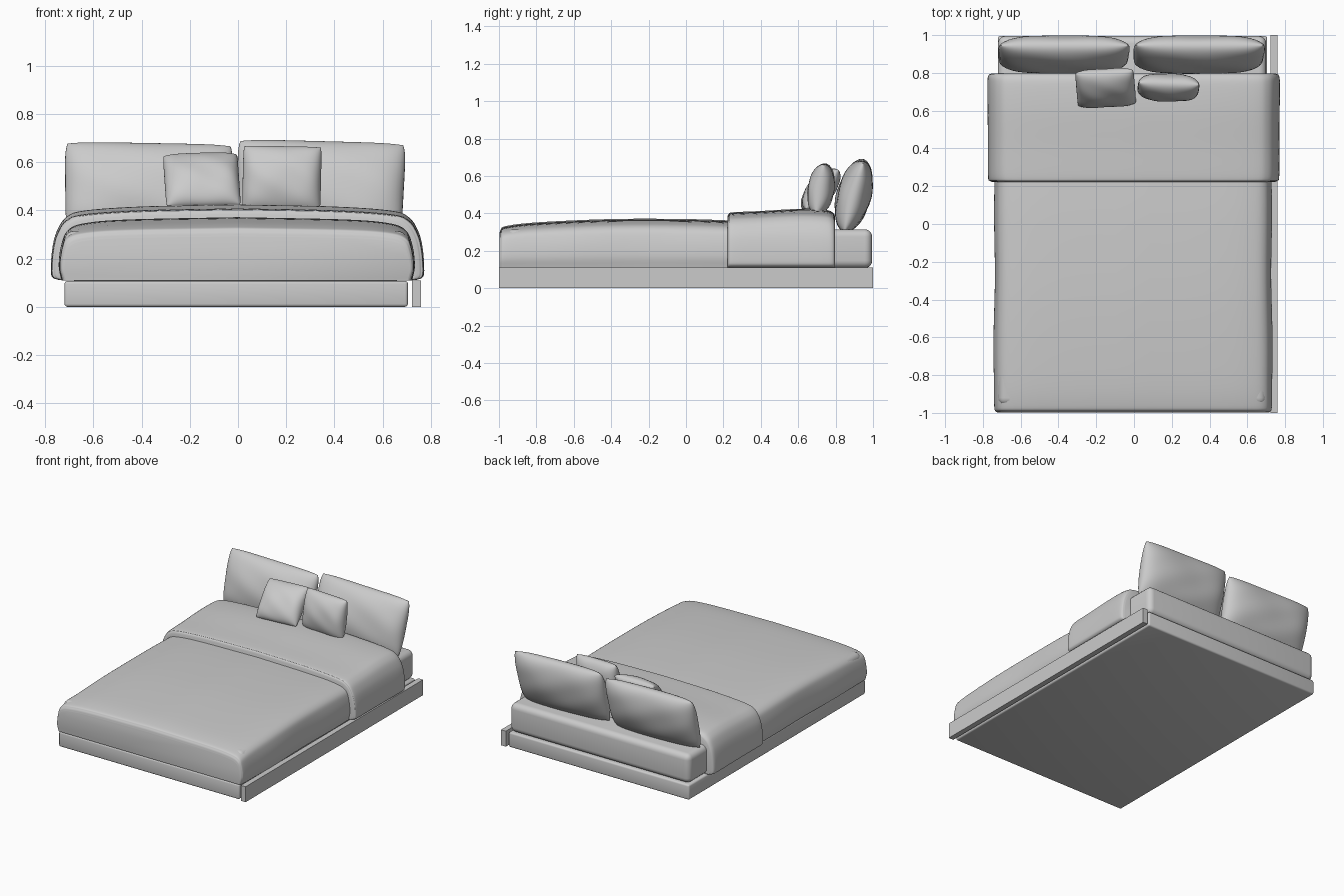
import bpy, bmesh
from math import sin, pi, radians
from mathutils import Vector, Euler

if "Cube" in bpy.data.objects:
    bpy.data.objects.remove(bpy.data.objects["Cube"])


def finish(name, bm, angle=40):
    bmesh.ops.recalc_face_normals(bm, faces=bm.faces[:])
    me = bpy.data.meshes.new(name)
    bm.to_mesh(me)
    bm.free()
    ob = bpy.data.objects.new(name, me)
    bpy.context.collection.objects.link(ob)
    bpy.ops.object.select_all(action='DESELECT')
    ob.select_set(True)
    bpy.context.view_layer.objects.active = ob
    bpy.ops.object.shade_smooth_by_angle(angle=radians(angle))
    return ob


def box(name, lo, hi, bevel, segments):
    bm = bmesh.new()
    bmesh.ops.create_cube(bm, size=1)
    for v in bm.verts:
        v.co = [(a + b) / 2 + c * (b - a) for a, b, c in zip(lo, hi, v.co)]
    if bevel:
        bmesh.ops.bevel(bm, geom=bm.edges[:], offset=bevel, segments=segments,
                        profile=0.5, affect='EDGES')
    return finish(name, bm)


def smooth(pts, n):
    """Catmull-Rom curve through the points."""
    p = [Vector(q) for q in pts]
    p = [p[0] * 2 - p[1]] + p + [p[-1] * 2 - p[-2]]
    out = []
    for i in range(1, len(p) - 2):
        a, b, c, d = p[i - 1:i + 3]
        for k in range(n):
            t = k / n
            out.append((b * 2 + (c - a) * t + (a * 2 - b * 5 + c * 4 - d) * t * t
                        + (b * 3 - a - c * 3 + d) * t ** 3) / 2)
    return out + [p[-2]]


def draped(name, half, sections, z0, xc, ripple):
    """Loft a crowned cross-section along y; sections are (y, half width, top)."""
    right = smooth(half, 5)
    profile = [(q.x, q.y) for q in right]
    profile += [(-x, f) for x, f in reversed(profile[:-1])]
    bm = bmesh.new()
    rings = []
    for y, w, top in smooth(sections, 6):
        wave = 1 + ripple * sin(9 * y + 1)
        rings.append([bm.verts.new((xc + x * w * (wave if f < 0.5 else 1 + (wave - 1) * (1 - f) * 2),
                                    y, z0 + f * (top - z0))) for x, f in profile])
    n = len(profile)
    for a, b in zip(rings, rings[1:]):
        for i in range(n):
            j = (i + 1) % n
            bm.faces.new((a[i], a[j], b[j], b[i]))
    bm.faces.new(rings[0])
    bm.faces.new(rings[-1])
    return finish(name, bm, 50)


def pillow(name, loc, size, rot, corner, taper=0.0, n=28):
    """Two puffed sheets welded at the rim; corner > 0 rounds, < 0 points the corners."""
    w, h, t = size
    turn = Euler([radians(r) for r in rot]).to_matrix()
    s = [sin(pi / 2 * (2 * i / n - 1)) for i in range(n + 1)]
    bm = bmesh.new()
    for side in (-1, 1):
        grid = []
        for u in s:
            row = []
            for v in s:
                puff = (max(0, 1 - u ** 4) * max(0, 1 - v * v)) ** 0.5
                crease = 1 + 0.05 * sin(5 * u + 2 * v) * sin(4 * v + side)
                p = Vector((w / 2 * u * (1 - corner * v ** 6) * (1 + taper * v),
                            side * t / 2 * puff * crease,
                            h / 2 * v * (1 - corner * u ** 6)))
                row.append(bm.verts.new(turn @ p + Vector(loc)))
            grid.append(row)
        for i in range(n):
            for j in range(n):
                bm.faces.new((grid[i][j], grid[i + 1][j], grid[i + 1][j + 1], grid[i][j + 1]))
    bmesh.ops.remove_doubles(bm, verts=bm.verts[:], dist=1e-5)
    return finish(name, bm, 80)


# Base platform, side rail and mattress
box("base", (-0.72, -0.995, 0), (0.705, 0.995, 0.107), 0.012, 3)
box("side_rail", (0.722, -1, 0), (0.76, 1, 0.11), 0, 1)
box("mattress", (-0.72, -0.96, 0.108), (0.70, 0.995, 0.315), 0.04, 5)

# Duvet over the front of the bed
draped("duvet",
       [(0.985, 0), (1, 0.25), (0.985, 0.6), (0.95, 0.81), (0.85, 0.91), (0.6, 0.965), (0, 1)],
       [(-0.998, 0.722, 0.29), (-0.99, 0.732, 0.315), (-0.96, 0.738, 0.333), (-0.8, 0.737, 0.352),
        (-0.4, 0.735, 0.37), (0, 0.733, 0.37), (0.3, 0.733, 0.36)],
       0.11, -0.005, 0.004)

# Folded blanket across the head half
draped("folded_blanket",
       [(0.96, 0), (0.99, 0.03), (1, 0.12), (0.993, 0.4), (0.97, 0.64), (0.92, 0.83),
        (0.82, 0.92), (0.5, 0.975), (0, 1)],
       [(0.222, 0.745, 0.385), (0.228, 0.76, 0.397), (0.25, 0.771, 0.406), (0.4, 0.773, 0.413),
        (0.6, 0.773, 0.424), (0.74, 0.773, 0.42), (0.785, 0.768, 0.405), (0.797, 0.75, 0.385)],
       0.112, -0.002, 0.002)

# Large pillows against the head end
pillow("left_pillow", (-0.372, 0.897, 0.492), (0.69, 0.385, 0.18), (-15, 1, 0), 0.035, 0.015)
pillow("right_pillow", (0.343, 0.897, 0.495), (0.69, 0.395, 0.18), (-15, 1.5, 0), 0.035, 0.015)

# Small cushions in front
pillow("left_cushion", (-0.15, 0.72, 0.525), (0.31, 0.275, 0.135), (-40, -1.5, 3), 0.02)
pillow("right_cushion", (0.182, 0.722, 0.53), (0.325, 0.275, 0.14), (-9, 1, -2), 0.02)
